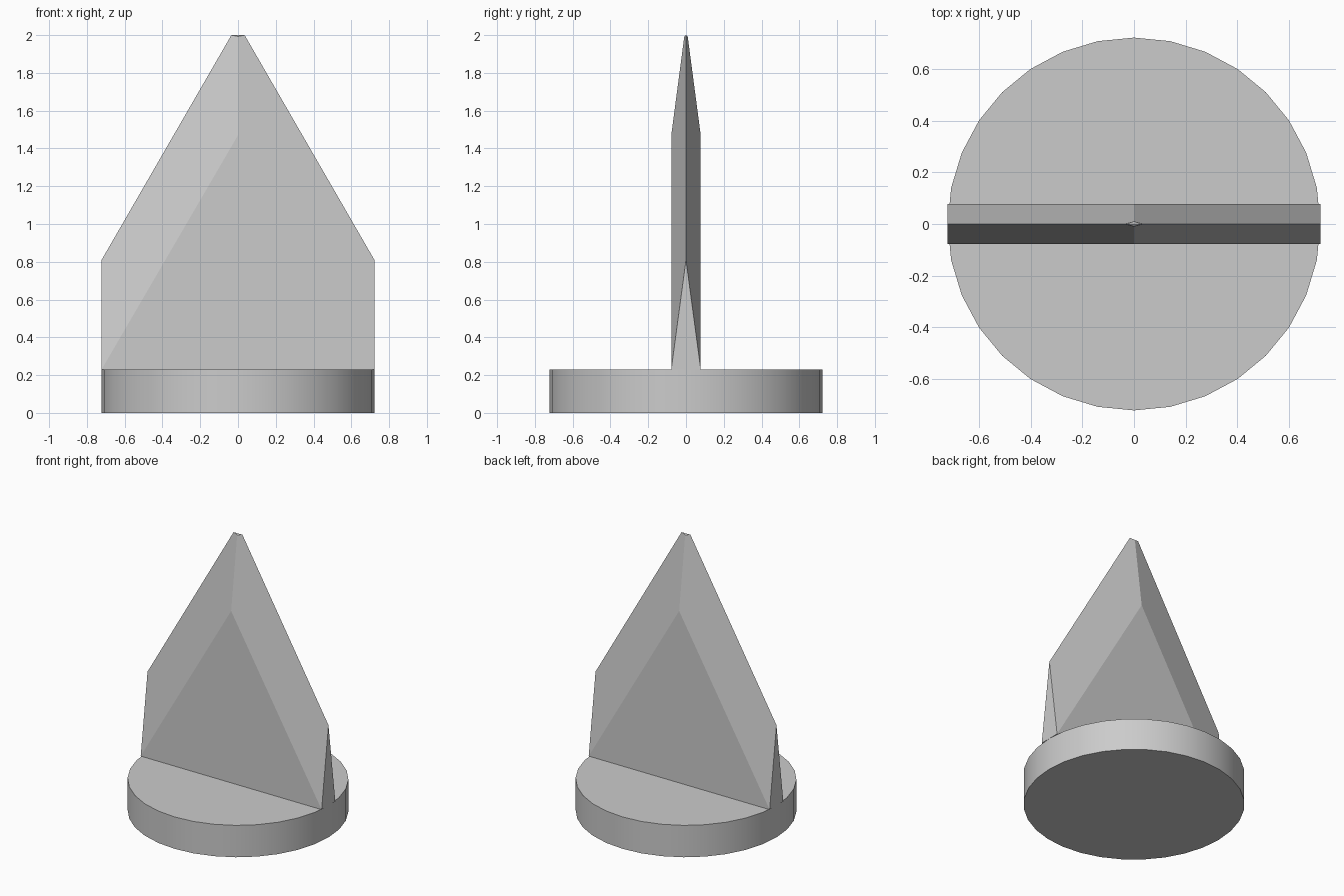
import bpy
import bmesh

if "Cube" in bpy.data.objects:
    bpy.data.objects.remove(bpy.data.objects["Cube"])

R = 0.722        # base radius and blade half width
BASE_H = 0.23    # top of the base disc
T = 0.078        # blade half thickness

# Round base disc
bpy.ops.mesh.primitive_cylinder_add(vertices=32, radius=R, depth=BASE_H,
                                    location=(0, 0, BASE_H / 2))
base = bpy.context.object
base.name = "round_base"
bpy.ops.object.shade_smooth_by_angle(angle=0.6)

# Upright blade: triangular flats with bevels running to a thin outer edge
bm = bmesh.new()
edge = {s: (bm.verts.new((s * R, 0, 0.81)), bm.verts.new((s * 0.035, 0, 2.0)))
        for s in (-1, 1)}
foot = {}
for f in (-1, 1):
    for s in (-1, 1):
        foot[f, s] = bm.verts.new((s * R, f * T, BASE_H))
    peak = bm.verts.new((0, f * T, 1.47))
    tip = bm.verts.new((0, f * 0.009, 1.993))
    bm.faces.new((foot[f, -1], foot[f, 1], peak))           # flat face
    for s in (-1, 1):
        shoulder, top = edge[s]
        bm.faces.new((foot[f, s], shoulder, top, tip, peak))  # bevel
    bm.faces.new((edge[-1][1], edge[1][1], tip))            # blunt tip
for s in (-1, 1):
    bm.faces.new((foot[-1, s], foot[1, s], edge[s][0]))     # narrow end
bm.faces.new((foot[-1, -1], foot[-1, 1], foot[1, 1], foot[1, -1]))
bmesh.ops.recalc_face_normals(bm, faces=bm.faces)
mesh = bpy.data.meshes.new("blade")
bm.to_mesh(mesh)
bm.free()
bpy.context.collection.objects.link(bpy.data.objects.new("blade", mesh))
